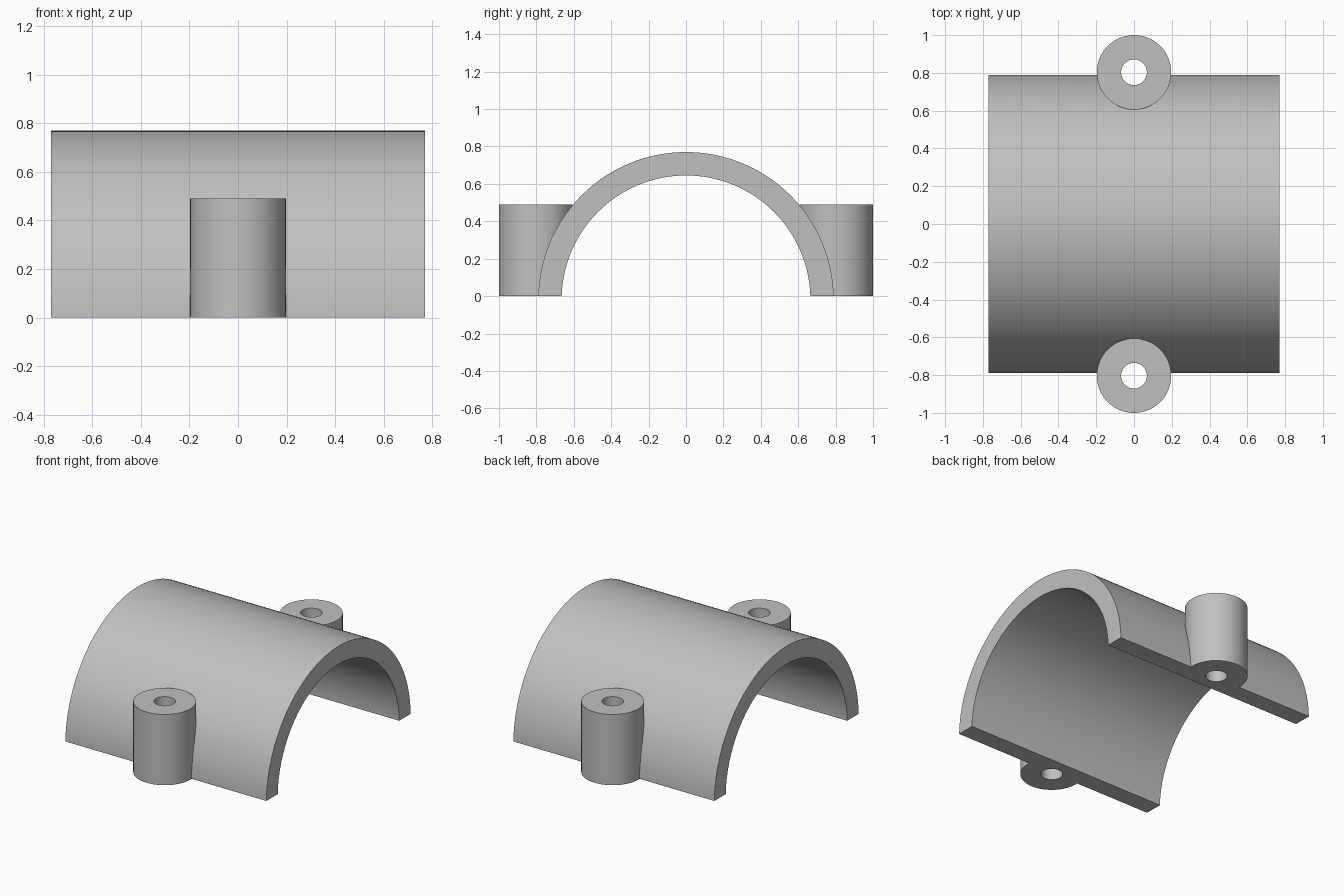
import bpy
import math

if "Cube" in bpy.data.objects:
    bpy.data.objects.remove(bpy.data.objects["Cube"], do_unlink=True)

LENGTH = 1.54          # along x
OUTER, INNER = 0.79, 0.665
AXIS_Z = -0.02         # arch axis sits just below the base
BOSS_Y, BOSS_R, BOSS_TOP = 0.803, 0.197, 0.49
HOLE_R = 0.068

grey = bpy.data.materials.new("plain grey")
grey.use_nodes = True
colour = (0.53, 0.53, 0.53, 1)
grey.diffuse_color = colour
grey.node_tree.nodes["Principled BSDF"].inputs["Base Color"].default_value = colour


def cylinder(name, radius, depth, location, sides, along_x=False):
    turn = (0, math.pi / 2, 0) if along_x else (0, 0, 0)
    bpy.ops.mesh.primitive_cylinder_add(
        vertices=sides, radius=radius, depth=depth, location=location, rotation=turn)
    obj = bpy.context.object
    obj.name = name
    obj.data.materials.append(grey)
    return obj


def combine(target, tool, operation):
    mod = target.modifiers.new(operation.lower(), "BOOLEAN")
    mod.operation = operation
    mod.solver = "EXACT"
    mod.object = tool
    bpy.context.view_layer.objects.active = target
    bpy.ops.object.modifier_apply(modifier=mod.name)
    bpy.data.objects.remove(tool, do_unlink=True)


# Outer shell of the arch
clamp = cylinder("half_pipe_clamp", OUTER, LENGTH, (0, 0, AXIS_Z), 128, True)

# Screw bosses, sunk below the base so the base cut trims everything flush
SINK = 0.1
for side in (-1, 1):
    boss = cylinder("screw_boss", BOSS_R, BOSS_TOP + SINK,
                    (0, side * BOSS_Y, (BOSS_TOP - SINK) / 2), 64)
    combine(clamp, boss, "UNION")

# Pipe bore
combine(clamp, cylinder("bore", INNER, LENGTH * 2, (0, 0, AXIS_Z), 128, True), "DIFFERENCE")

# Screw holes
for side in (-1, 1):
    combine(clamp, cylinder("screw_hole", HOLE_R, 2, (0, side * BOSS_Y, 0), 48), "DIFFERENCE")

# Flat base
bpy.ops.mesh.primitive_cube_add(size=4, location=(0, 0, -2))
combine(clamp, bpy.context.object, "DIFFERENCE")

bpy.ops.object.select_all(action="DESELECT")
clamp.select_set(True)
bpy.context.view_layer.objects.active = clamp
bpy.ops.object.shade_smooth_by_angle(angle=math.radians(30))
